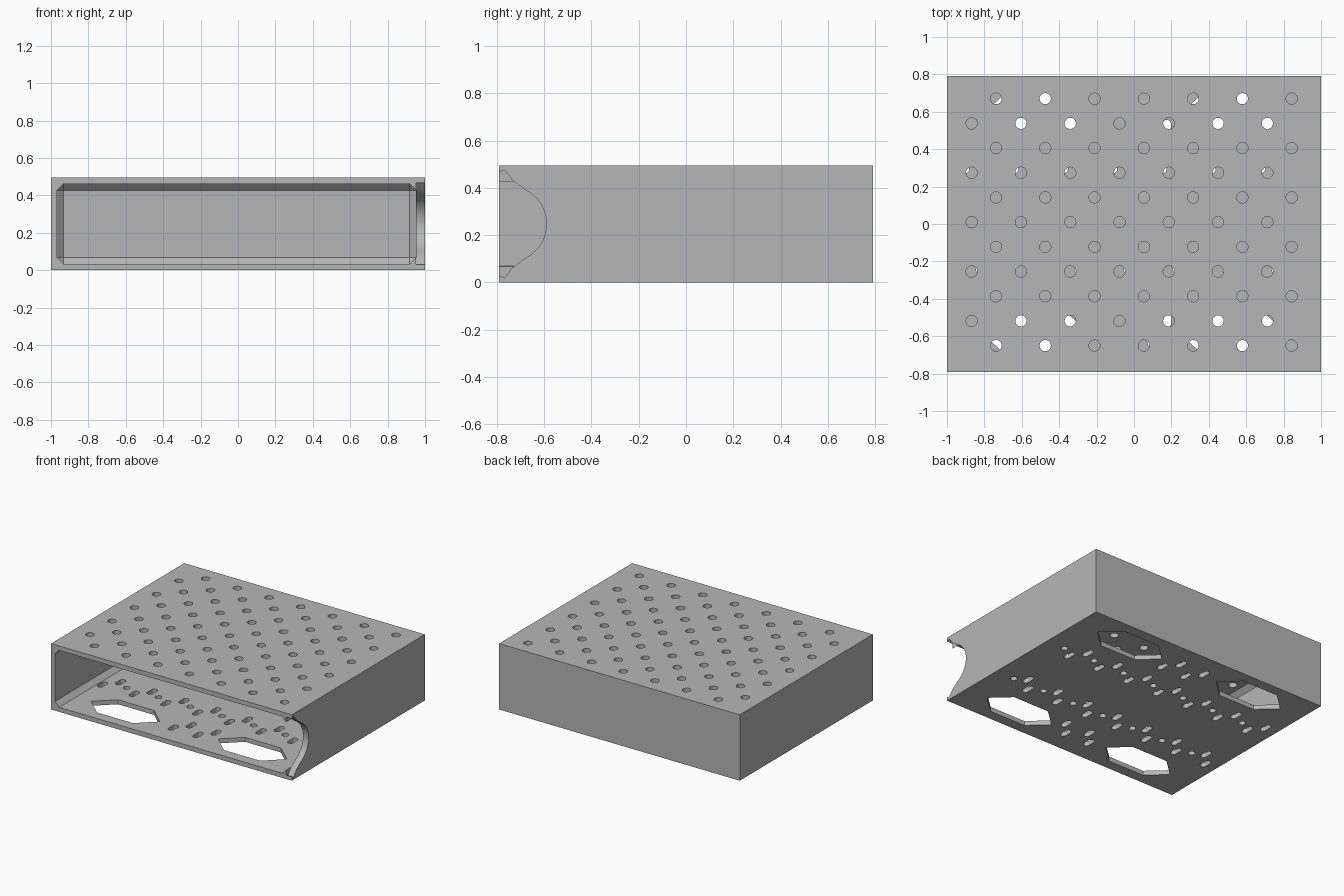
import bpy, bmesh, math
from mathutils import Matrix, Vector

cube = bpy.data.objects.get("Cube")
if cube:
    bpy.data.objects.remove(cube, do_unlink=True)

W, D, H, WALL = 2.0, 1.58, 0.495, 0.034

grey = bpy.data.materials.new("plain_grey")
grey.use_nodes = True
grey.diffuse_color = (0.47, 0.47, 0.47, 1)
grey.node_tree.nodes["Principled BSDF"].inputs["Base Color"].default_value = (0.47, 0.47, 0.47, 1)


def make_object(name, bm):
    bmesh.ops.recalc_face_normals(bm, faces=bm.faces)
    mesh = bpy.data.meshes.new(name)
    bm.to_mesh(mesh)
    bm.free()
    mesh.materials.append(grey)
    ob = bpy.data.objects.new(name, mesh)
    bpy.context.collection.objects.link(ob)
    return ob


def add_box(bm, lo, hi):
    lo, hi = Vector(lo), Vector(hi)
    mat = Matrix.Translation((lo + hi) / 2) @ Matrix.Diagonal((*(hi - lo), 1))
    bmesh.ops.create_cube(bm, size=1, matrix=mat)


def add_prism(bm, outline, push):
    """Extrude a closed outline of 3D points along push."""
    face = bm.faces.new([bm.verts.new(p) for p in outline])
    new = bmesh.ops.extrude_face_region(bm, geom=[face], use_keep_orig=True)["geom"]
    verts = [g for g in new if isinstance(g, bmesh.types.BMVert)]
    bmesh.ops.translate(bm, verts=verts, vec=push)


def add_hole(bm, x, y, z, depth, radius, stretch=0.0, n=24):
    """Round hole, or a slot along y when stretch is given."""
    pts = []
    for i in range(n):
        a = math.tau * (i + 0.5) / n
        shift = math.copysign(stretch, math.sin(a))
        pts.append((x + radius * math.cos(a), y + radius * math.sin(a) + shift, z))
    add_prism(bm, pts, (0, 0, depth))


# Outer shell
bm = bmesh.new()
add_box(bm, (-W / 2, -D / 2, 0), (W / 2, D / 2, H))
case = make_object("case", bm)
cutters = []

# Cavity with chamfered edges, open at the front
bm = bmesh.new()
add_box(bm, (-0.968, -1, WALL), (0.953, 0.757, H - WALL))
bmesh.ops.bevel(bm, geom=bm.edges[:], offset=0.035, segments=1, affect='EDGES')
cutters.append(make_object("cavity_cutter", bm))

# Thumb notch through the right-hand end wall
mid = H / 2
upper = [(-0.85, 0.465), (-0.79, 0.465), (-0.768, 0.476), (-0.733, 0.431)]
arc = [(-0.75 + 0.16 * math.cos(a), mid + 0.16 * math.sin(a))
       for a in (math.radians(62 - 124 * i / 24) for i in range(25))]
profile = upper + arc + [(y, 2 * mid - z) for y, z in reversed(upper)]
bm = bmesh.new()
add_prism(bm, [(0.952, y, z) for y, z in profile], (0.2, 0, 0))
cutters.append(make_object("notch_cutter", bm))

# Staggered round holes in the top
STEP = 0.2635
bm = bmesh.new()
for row in range(11):
    first = -0.738 if row % 2 == 0 else -0.868
    for col in range(7):
        add_hole(bm, first + col * STEP, 0.67 - row * 0.132, H - 0.1, 0.2, 0.03)
cutters.append(make_object("top_hole_cutter", bm))

# Bottom openings: long hexagons, slot pairs and dots
bm = bmesh.new()
for sy in (-1, 1):
    for cx in (-0.525, 0.53):
        hexagon = [(-0.285, 0), (-0.15, -0.125), (0.15, -0.125),
                   (0.285, 0), (0.15, 0.125), (-0.15, 0.125)]
        add_prism(bm, [(cx + x, sy * 0.585 + y, -0.1) for x, y in hexagon], (0, 0, 0.2))
    places = [(-0.868 + i * STEP, 0.268) for i in range(7)] + [(-0.075, 0.56), (0.13, 0.56)]
    for x, y in places:
        for dx, dy in ((0.045, -0.05), (-0.035, 0.05)):
            add_hole(bm, x + dx, sy * (y + dy), -0.1, 0.2, 0.022, 0.025)
        if y < 0.5:
            add_hole(bm, x + STEP / 2, sy * y, -0.1, 0.2, 0.024)
cutters.append(make_object("bottom_hole_cutter", bm))

# Cut the shell
bpy.context.view_layer.objects.active = case
for cutter in cutters:
    mod = case.modifiers.new(cutter.name, 'BOOLEAN')
    mod.operation = 'DIFFERENCE'
    mod.solver = 'EXACT'
    mod.object = cutter
    bpy.ops.object.modifier_apply(modifier=mod.name)
    bpy.data.objects.remove(cutter, do_unlink=True)

bpy.ops.object.select_all(action='DESELECT')
case.select_set(True)
bpy.ops.object.shade_smooth_by_angle(angle=math.radians(30))
